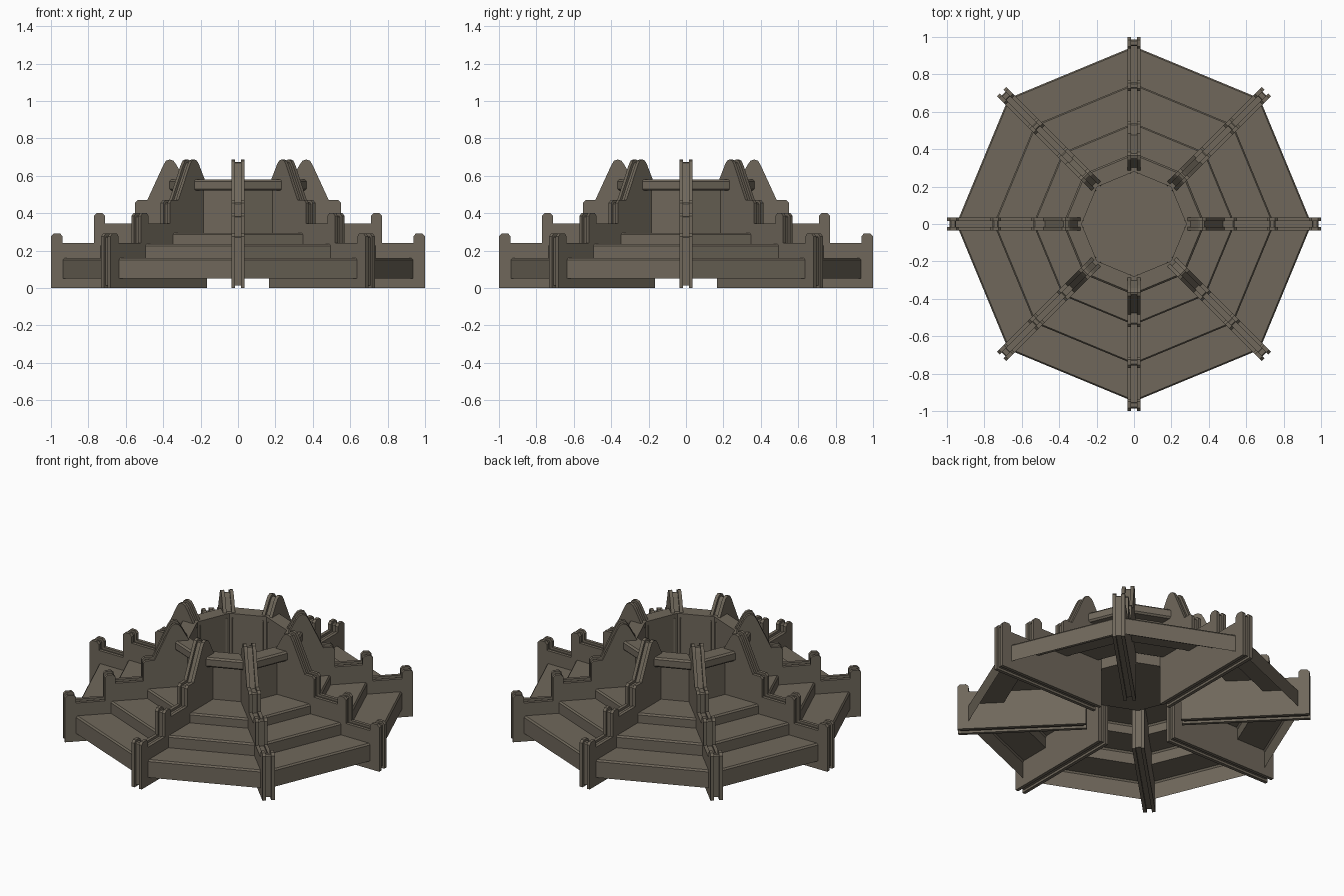
import bpy, bmesh, math
from mathutils import Vector

if "Cube" in bpy.data.objects:
    bpy.data.objects.remove(bpy.data.objects["Cube"])

stone = bpy.data.materials.new("brown_stone")
stone.diffuse_color = (0.16, 0.137, 0.104, 1)
stone.use_nodes = True
stone.node_tree.nodes["Principled BSDF"].inputs["Base Color"].default_value = stone.diffuse_color


def finish(bm, name):
    mesh = bpy.data.meshes.new(name)
    bm.to_mesh(mesh)
    bm.free()
    mesh.materials.append(stone)
    obj = bpy.data.objects.new(name, mesh)
    bpy.context.collection.objects.link(obj)
    return obj


def lathe(name, profile, sides=8):
    """Turn a (radius, height) profile into an eight-sided shell."""
    bm = bmesh.new()
    rings = []
    for j in range(sides):
        a = 2 * math.pi * j / sides
        rings.append([bm.verts.new((r * math.cos(a), r * math.sin(a), z)) for r, z in profile])
    for j in range(sides):
        p, q = rings[j], rings[(j + 1) % sides]
        for i in range(len(profile) - 1):
            bm.faces.new((p[i], q[i], q[i + 1], p[i + 1]))
    return finish(bm, name)


def inset(points, d):
    """Move a counter-clockwise outline inward by d."""
    out = []
    n = len(points)
    for i in range(n):
        a, b, c = (Vector(points[k % n]) for k in (i - 1, i, i + 1))
        e, f = (b - a).normalized(), (c - b).normalized()
        n1, n2 = Vector((-e.y, e.x)), Vector((-f.y, f.x))
        out.append(tuple(b + (n1 + n2) * d / (1 + n1.dot(n2))))
    return out


def add_plate(bm, points, y0, y1):
    lo = [bm.verts.new((r, y0, z)) for r, z in points]
    hi = [bm.verts.new((r, y1, z)) for r, z in points]
    n = len(points)
    bm.faces.new(lo)
    bm.faces.new(hi[::-1])
    for i in range(n):
        k = (i + 1) % n
        bm.faces.new((lo[k], lo[i], hi[i], hi[k]))


# Stepped tiers, hollow underneath
lathe("steps", [(0.95, 0.05), (0.95, 0.15), (0.942, 0.16), (0.75, 0.16),
                (0.75, 0.225), (0.742, 0.235), (0.54, 0.235),
                (0.54, 0.285), (0.532, 0.295), (0.31, 0.295)])

# Basin wall with its overhanging rim
lathe("basin_wall", [(0.31, 0.295), (0.31, 0.52), (0.37, 0.52), (0.38, 0.53),
                     (0.38, 0.57), (0.37, 0.58), (0.28, 0.58), (0.28, 0.25)])

# Basin floor
bm = bmesh.new()
bm.faces.new([bm.verts.new((0.28 * math.cos(k * math.pi / 4),
                            0.28 * math.sin(k * math.pi / 4), 0.25)) for k in range(8)])
finish(bm, "basin_floor")

# Radial fins: two side plates around a recessed core
fin = [(0.27, 0), (1.0, 0), (1.0, 0.275), (0.985, 0.29), (0.95, 0.29), (0.937, 0.275),
       (0.937, 0.24), (0.77, 0.24), (0.77, 0.385), (0.755, 0.40), (0.725, 0.40),
       (0.71, 0.385), (0.71, 0.345), (0.55, 0.345), (0.55, 0.455), (0.535, 0.47),
       (0.485, 0.47), (0.40, 0.655), (0.385, 0.68), (0.365, 0.687), (0.345, 0.68),
       (0.33, 0.66), (0.27, 0.55)]
core = inset(fin, 0.014)
for k in range(8):
    bm = bmesh.new()
    add_plate(bm, fin, -0.035, -0.015)
    add_plate(bm, fin, 0.015, 0.035)
    add_plate(bm, core, -0.016, 0.016)
    bmesh.ops.recalc_face_normals(bm, faces=bm.faces[:])
    obj = finish(bm, "radial_fin_%d" % (k + 1))
    obj.rotation_euler.z = k * math.pi / 4
